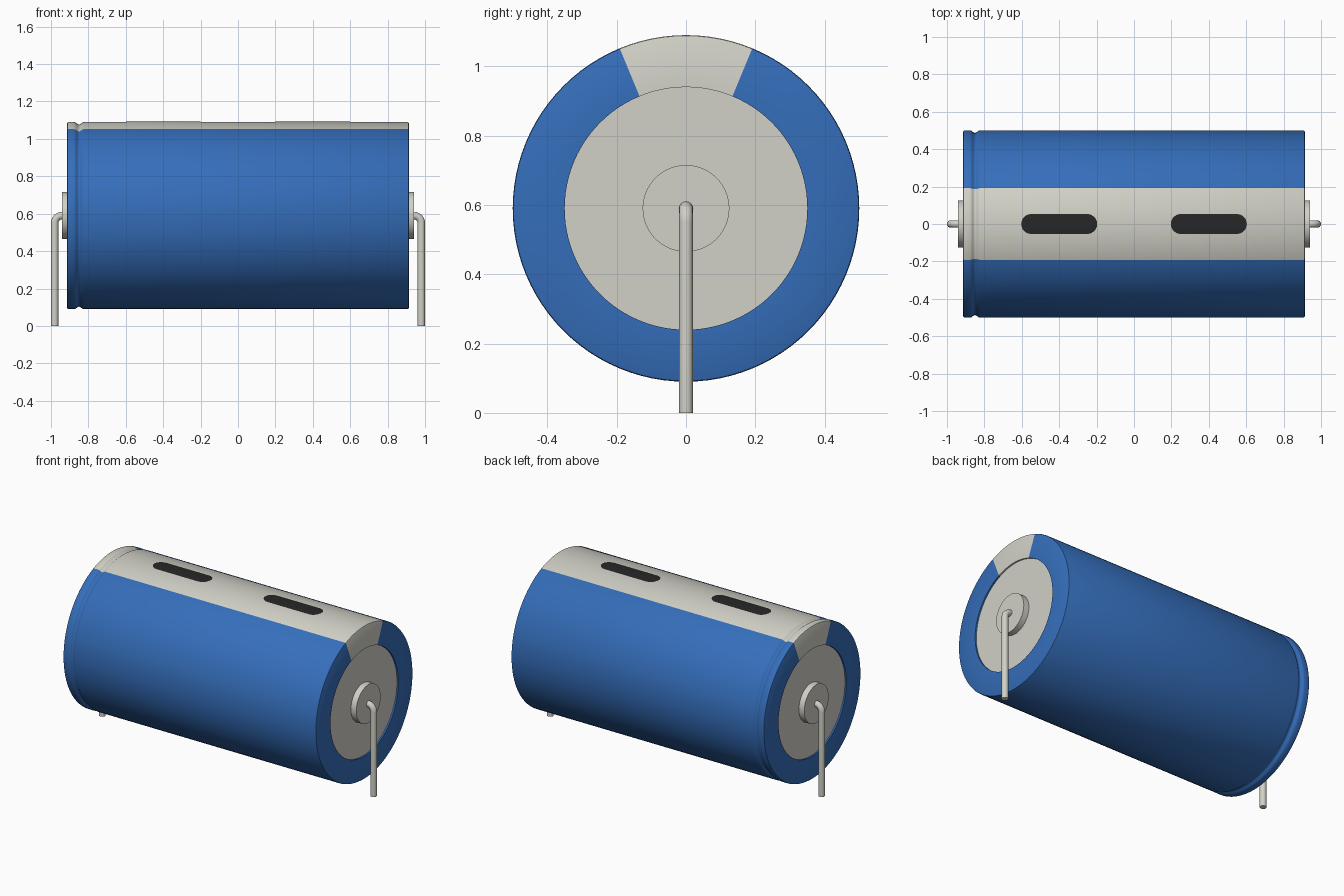
import bpy, bmesh
from math import sin, cos, pi, sqrt, atan2, radians
from mathutils import Vector

cube = bpy.data.objects.get("Cube")
if cube:
    bpy.data.objects.remove(cube, do_unlink=True)

AXIS_Z = 0.59      # height of the body's axis
R = 0.5            # body radius
HALF = 0.913       # half the body length
SEGS = 96


def material(name, rgb):
    m = bpy.data.materials.new(name)
    m.use_nodes = True
    m.diffuse_color = (*rgb, 1)
    m.node_tree.nodes["Principled BSDF"].inputs["Base Color"].default_value = (*rgb, 1)
    return m


blue = material("blue sleeve", (0.035, 0.155, 0.493))
grey = material("warm grey metal", (0.645, 0.638, 0.572))
black = material("black marking", (0.02, 0.02, 0.02))


def finish(ob):
    bpy.ops.object.select_all(action="DESELECT")
    ob.select_set(True)
    bpy.context.view_layer.objects.active = ob
    bpy.ops.object.shade_smooth_by_angle(angle=radians(30))


def add_mesh(name, bm, mats):
    me = bpy.data.meshes.new(name)
    bm.to_mesh(me)
    bm.free()
    for m in mats:
        me.materials.append(m)
    ob = bpy.data.objects.new(name, me)
    bpy.context.collection.objects.link(ob)
    finish(ob)
    return ob


def lathe(profile):
    """Turn (x, radius) points about the body's axis and cap both ends."""
    bm = bmesh.new()
    rings = []
    for x, r in profile:
        angles = [2 * pi * i / SEGS for i in range(SEGS)]
        rings.append([bm.verts.new((x, r * sin(a), AXIS_Z + r * cos(a))) for a in angles])
    for a, b in zip(rings, rings[1:]):
        for i in range(SEGS):
            j = (i + 1) % SEGS
            bm.faces.new((a[i], a[j], b[j], b[i]))
    bm.faces.new(rings[0])
    bm.faces.new(rings[-1])
    bmesh.ops.recalc_face_normals(bm, faces=bm.faces)
    return bm


# Sleeved body: recessed end discs, softened rims, crimp groove near the left end of the profile
rim = [(0.903, 0.35), (HALF, 0.35), (HALF, R - 0.006), (HALF - 0.002, R - 0.002), (HALF - 0.006, R)]
groove = [(-0.85 + 0.025 * t, R - 0.013 * (1 + cos(pi * t)) / 2)
          for t in [k / 5 for k in range(-5, 6)]]
body = lathe([(-x, r) for x, r in rim] + groove + rim[::-1])
for f in body.faces:
    c = f.calc_center_median()
    on_stripe = abs(atan2(c.y, c.z - AXIS_Z)) < radians(22.5)
    f.material_index = 1 if on_stripe or len(f.verts) > 4 else 0
add_mesh("body", body, [blue, grey])

# Polarity marks: rounded slots lying on the stripe
mark_r, mark_len, rows = 0.053, 0.15, 24
for name, cx in (("right_mark", -0.4), ("left_mark", 0.4)):
    bm = bmesh.new()
    pairs = []
    for k in range(rows + 1):
        t = -pi / 2 + pi * k / rows
        y = mark_r * sin(t)
        z = AXIS_Z + sqrt((R + 0.002) ** 2 - y * y)
        w = mark_len + mark_r * cos(t)
        pairs.append([bm.verts.new((cx + s * w, y, z)) for s in (-1, 1)])
    for a, b in zip(pairs, pairs[1:]):
        bm.faces.new((a[0], a[1], b[1], b[0]))
    add_mesh(name, bm, [black])

# Terminal bosses and bent wire leads at both ends
BEND, LEAD_X = 0.04, 0.98
for side, s in (("left", 1), ("right", -1)):
    add_mesh(side + "_boss", lathe([(s * 0.89, 0.125), (s * 0.942, 0.125)]), [grey])

    path = [Vector((s * 0.92, 0, AXIS_Z))]
    for k in range(13):
        a = pi / 2 * k / 12
        path.append(Vector((s * (LEAD_X - BEND + BEND * sin(a)), 0, AXIS_Z - BEND + BEND * cos(a))))
    path.append(Vector((s * LEAD_X, 0, 0)))
    cu = bpy.data.curves.new(side + "_lead", "CURVE")
    cu.dimensions = "3D"
    cu.bevel_depth = 0.02
    cu.bevel_resolution = 6
    cu.use_fill_caps = True
    sp = cu.splines.new("POLY")
    sp.points.add(len(path) - 1)
    for p, co in zip(sp.points, path):
        p.co = (*co, 1)
    cu.materials.append(grey)
    ob = bpy.data.objects.new(side + "_lead", cu)
    bpy.context.collection.objects.link(ob)
    bpy.ops.object.select_all(action="DESELECT")
    ob.select_set(True)
    bpy.context.view_layer.objects.active = ob
    bpy.ops.object.convert(target="MESH")
    finish(bpy.context.view_layer.objects.active)
